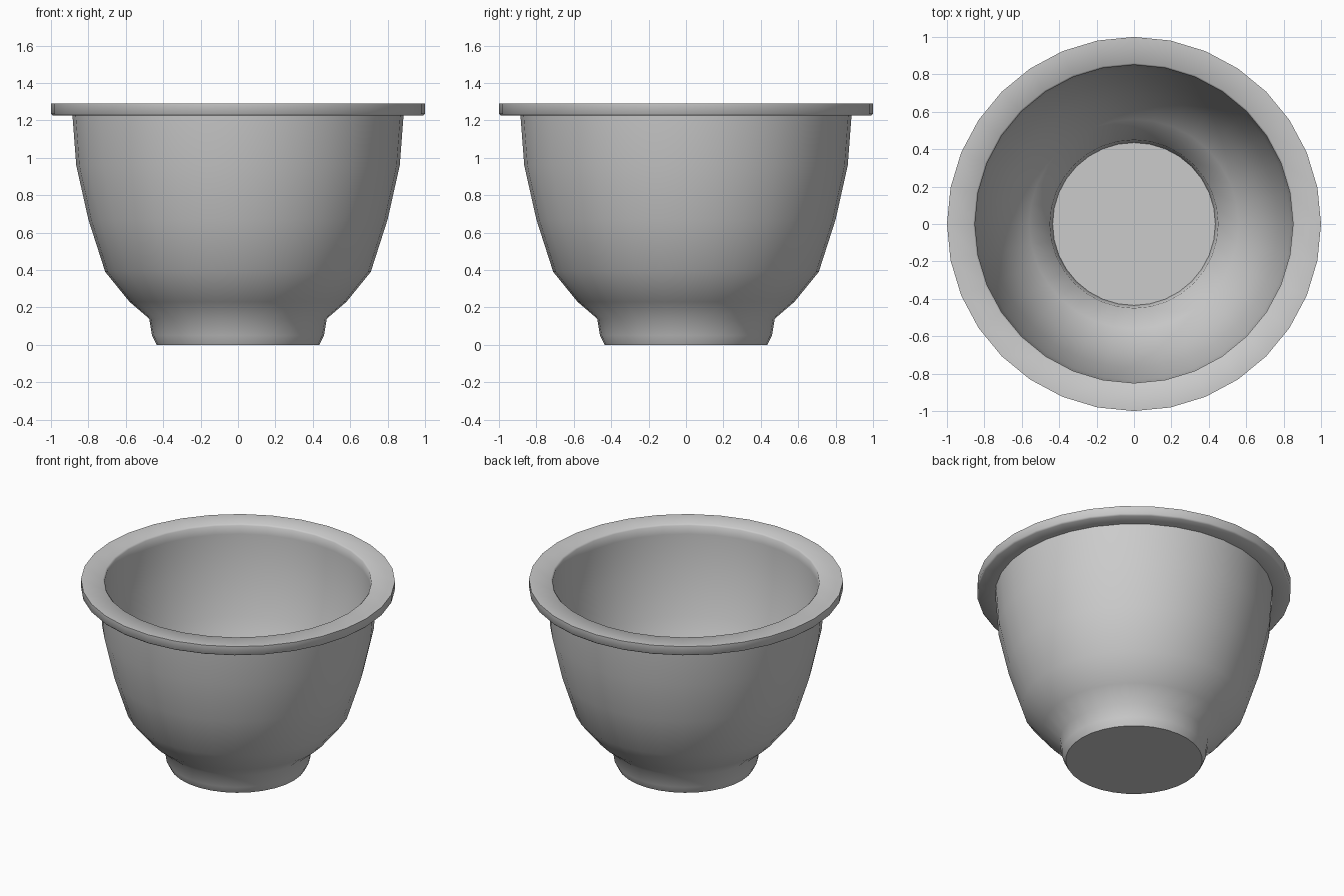
import bpy, bmesh
from math import tau, radians

if "Cube" in bpy.data.objects:
    bpy.data.objects.remove(bpy.data.objects["Cube"])

SIDES = 32


def lathe(name, profile):
    """Revolve an (r, z) profile around the z axis."""
    bm = bmesh.new()
    verts = [bm.verts.new((r, 0, z)) for r, z in profile]
    edges = [bm.edges.new(pair) for pair in zip(verts, verts[1:])]
    bmesh.ops.spin(bm, geom=verts + edges, cent=(0, 0, 0), axis=(0, 0, 1),
                   angle=tau, steps=SIDES)
    bmesh.ops.remove_doubles(bm, verts=bm.verts, dist=0.0005)
    bmesh.ops.recalc_face_normals(bm, faces=bm.faces)
    mesh = bpy.data.meshes.new(name)
    bm.to_mesh(mesh)
    bm.free()
    obj = bpy.data.objects.new(name, mesh)
    bpy.context.collection.objects.link(obj)
    bpy.ops.object.select_all(action='DESELECT')
    obj.select_set(True)
    bpy.context.view_layer.objects.active = obj
    bpy.ops.object.shade_smooth_by_angle(angle=radians(50))
    return obj


# Underside, foot and curved outer wall
outside = [(0, 0), (0.435, 0), (0.46, 0.05), (0.475, 0.14), (0.58, 0.23),
           (0.71, 0.39), (0.80, 0.67), (0.865, 0.96), (0.885, 1.225)]
# Wide flat rim
rim = [(0.99, 1.225), (1.0, 1.235), (1.0, 1.29), (0.86, 1.29), (0.85, 1.28)]
# Inner wall down to the sunken floor
inside = [(0.85, 1.22), (0.835, 0.96), (0.77, 0.68), (0.685, 0.41),
          (0.56, 0.255), (0.45, 0.165), (0.435, 0.03), (0, 0.03)]

lathe("bowl", outside + rim + inside)
